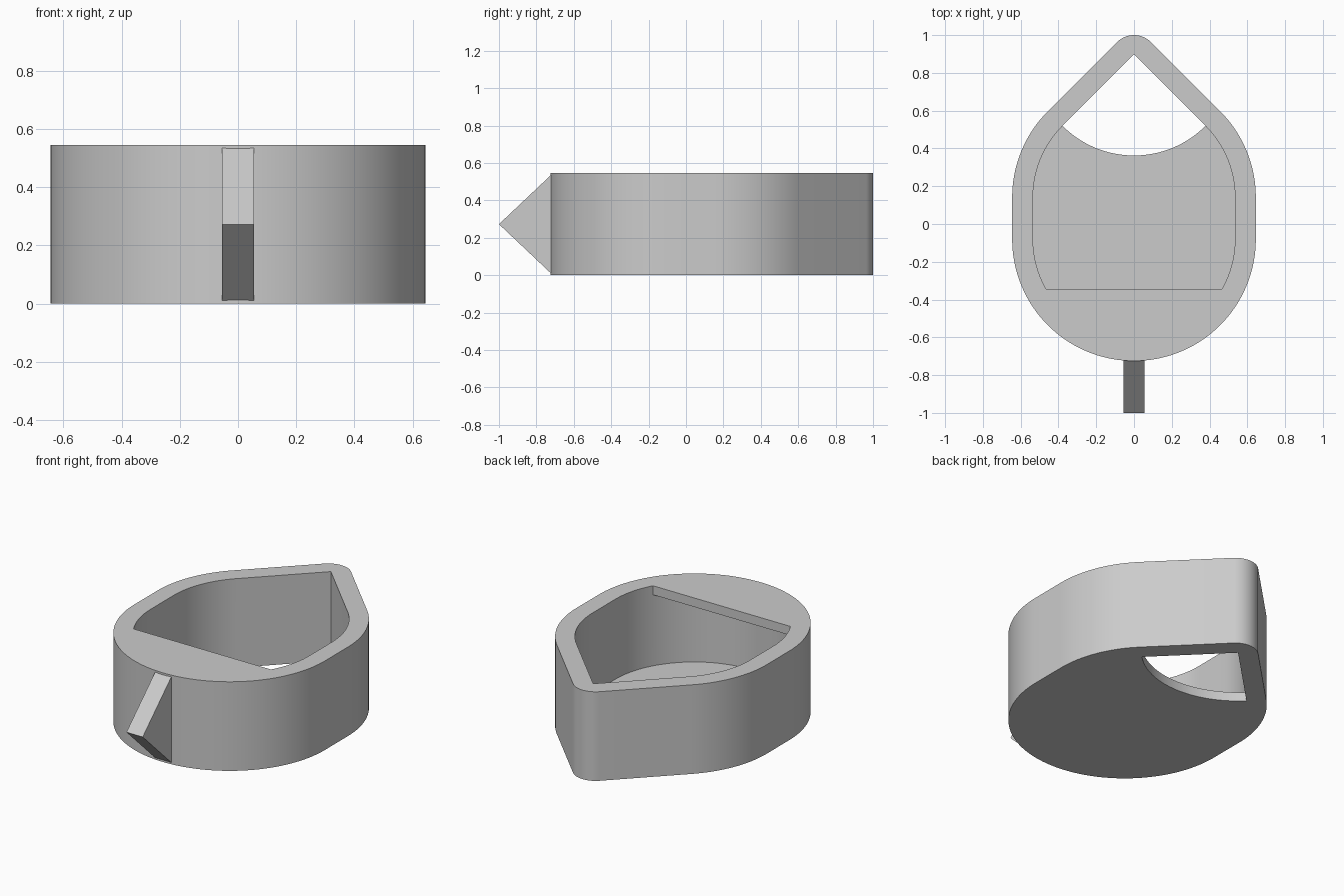
import bpy
import bmesh
from math import sin, cos, asin, radians, degrees, sqrt
from mathutils import Vector

if "Cube" in bpy.data.objects:
    bpy.data.objects.remove(bpy.data.objects["Cube"], do_unlink=True)

HEIGHT = 0.545
SKIN = 0.055            # floor and lid thickness
OUT_R, IN_R = 0.645, 0.535
LOW_Y, HIGH_Y = -0.08, 0.141   # centres of the front and rear bends
LID_Y = -0.345          # straight edge of the lid
TIP_R = 0.128

grey = bpy.data.materials.new("light grey")
grey.use_nodes = True
grey.diffuse_color = (0.6, 0.6, 0.6, 1)
grey.node_tree.nodes["Principled BSDF"].inputs["Base Color"].default_value = (0.6, 0.6, 0.6, 1)


def arc(cy, r, start, end, steps):
    """Points on an arc centred on x = 0, angles in degrees."""
    angles = [radians(start + (end - start) * i / steps) for i in range(steps + 1)]
    return [(r * cos(a), cy + r * sin(a)) for a in angles]


def mirrored(points):
    return [(-x, y) for x, y in reversed(points)]


def ring(bm, points, z):
    return [bm.verts.new((x, y, z)) for x, y in points]


def strip(bm, points, z0, z1):
    """Vertical wall around a closed outline."""
    low, high = ring(bm, points, z0), ring(bm, points, z1)
    for i in range(len(points)):
        bm.faces.new((low[i - 1], low[i], high[i], high[i - 1]))


def cap_with_hole(bm, outer, hole, z, direction):
    edges = []
    for outline in (outer, hole):
        v = ring(bm, outline, z)
        edges += [bm.edges.new((v[i - 1], v[i])) for i in range(len(v))]
    bmesh.ops.triangle_fill(bm, edges=edges, use_beauty=True, normal=Vector((0, 0, direction)))


def finish(bm, name):
    bmesh.ops.remove_doubles(bm, verts=bm.verts[:], dist=0.0001)
    bmesh.ops.recalc_face_normals(bm, faces=bm.faces[:])
    mesh = bpy.data.meshes.new(name)
    bm.to_mesh(mesh)
    bm.free()
    mesh.materials.append(grey)
    obj = bpy.data.objects.new(name, mesh)
    bpy.context.collection.objects.link(obj)
    return obj


# Outer outline: round front, straight sides, pointed rear with a rounded tip
tip_y = 1 - TIP_R
half = (arc(LOW_Y, OUT_R, -90, 0, 36) + arc(HIGH_Y, OUT_R, 0, 45, 18)
        + arc(tip_y, TIP_R, 45, 90, 10))
outer = half + mirrored(half)[1:-1]

# Cavity outline, split where the lid and the floor end
cut = degrees(asin((LOW_Y - LID_Y) / IN_R))
apex_y = HIGH_Y + IN_R * sqrt(2)
under_lid = arc(LOW_Y, IN_R, 180 + cut, 360 - cut, 48)
right = arc(LOW_Y, IN_R, -cut, 0, 12) + arc(HIGH_Y, IN_R, 0, 45, 18)
left = mirrored(right)
apex = [(0, apex_y)]
floor_edge = arc(apex_y, IN_R, 225, 315, 36)

opening = right + apex + left
cavity = under_lid[1:-1] + opening
floor_hole = [right[-1]] + apex + floor_edge[:-1]
floor = under_lid[1:-1] + right + floor_edge[::-1][1:-1] + left

# Hollow body with floor and partial lid
bm = bmesh.new()
strip(bm, outer, 0, HEIGHT)
strip(bm, cavity, SKIN, HEIGHT - SKIN)
strip(bm, opening, HEIGHT - SKIN, HEIGHT)
strip(bm, floor_hole, 0, SKIN)
cap_with_hole(bm, outer, floor_hole, 0, -1)
cap_with_hole(bm, outer, opening, HEIGHT, 1)
bm.faces.new(ring(bm, floor, SKIN))
bm.faces.new(ring(bm, under_lid, HEIGHT - SKIN))
body = finish(bm, "hollow_body")
bpy.context.view_layer.objects.active = body
body.select_set(True)
bpy.ops.object.shade_smooth_by_angle(angle=radians(30))
body.select_set(False)

# Wedge-shaped beak on the front
bm = bmesh.new()
side = [(-1, HEIGHT / 2), (-0.715, 0.003), (-0.715, HEIGHT - 0.003)]
a, b = ([bm.verts.new((x, y, z)) for y, z in side] for x in (-0.055, 0.055))
bm.faces.new(a)
bm.faces.new(b)
for i in range(len(side)):
    bm.faces.new((a[i - 1], a[i], b[i], b[i - 1]))
finish(bm, "front_beak")
